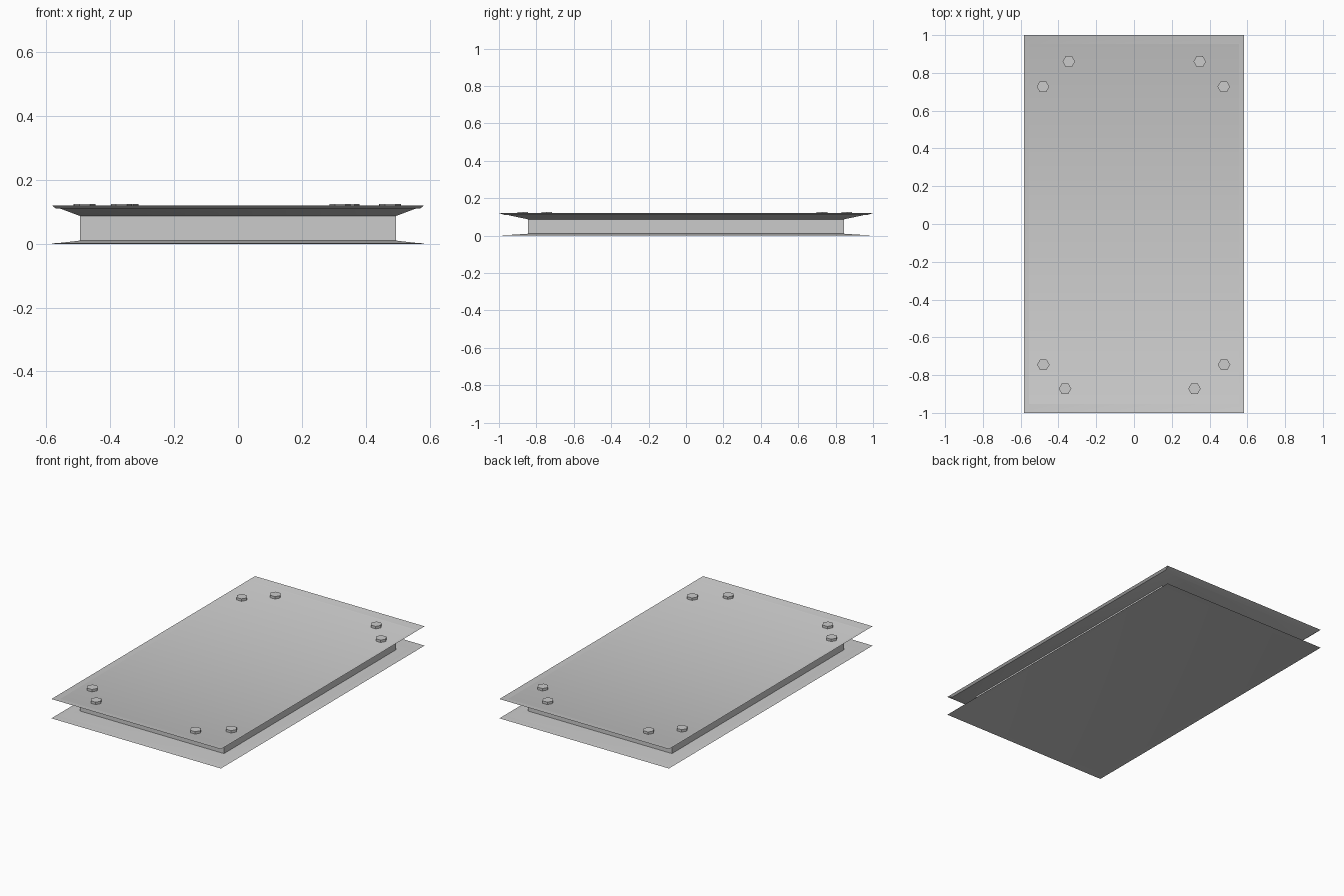
import bpy, bmesh
from math import radians

if "Cube" in bpy.data.objects:
    bpy.data.objects.remove(bpy.data.objects["Cube"])


def make_object(name, bm, smooth=False):
    bmesh.ops.recalc_face_normals(bm, faces=bm.faces)
    mesh = bpy.data.meshes.new(name)
    bm.to_mesh(mesh)
    bm.free()
    obj = bpy.data.objects.new(name, mesh)
    bpy.context.collection.objects.link(obj)
    if smooth:
        bpy.ops.object.select_all(action='DESELECT')
        obj.select_set(True)
        bpy.context.view_layer.objects.active = obj
        bpy.ops.object.shade_smooth_by_angle(angle=radians(30))
    return obj


def loft_rectangles(name, rings, smooth=False):
    """Stack of rectangles (half x, half y, z) skinned and capped."""
    bm = bmesh.new()
    loops = [[bm.verts.new((sx * hx, sy * hy, z))
              for sx, sy in ((-1, -1), (1, -1), (1, 1), (-1, 1))]
             for hx, hy, z in rings]
    for a, b in zip(loops, loops[1:]):
        for i in range(4):
            j = (i + 1) % 4
            bm.faces.new((a[i], a[j], b[j], b[i]))
    bm.faces.new(loops[0])
    bm.faces.new(loops[-1])
    return make_object(name, bm, smooth)


CORE = (0.495, 0.845)
RIM = (0.583, 1.0)
PANEL = (0.570, 0.970)

# Central slab
loft_rectangles("core_slab", [(*CORE, 0.008), (*CORE, 0.09)])

# Flared top plate with a shallow turned-up lip
loft_rectangles("top_plate",
                [(*CORE, 0.087), (*RIM, 0.12), (*PANEL, 0.110)], True)

# Flatter mirrored bottom plate
loft_rectangles("bottom_plate",
                [(*CORE, 0.010), (*RIM, 0.0), (*PANEL, 0.003)], True)

# Hexagonal bolt heads, two at each corner
bolts = [(-0.48, -0.745), (-0.365, -0.872), (0.32, -0.872), (0.477, -0.745),
         (-0.482, 0.727), (-0.345, 0.86), (0.348, 0.86), (0.475, 0.727)]
for n, (x, y) in enumerate(bolts, 1):
    bm = bmesh.new()
    bmesh.ops.create_cone(bm, cap_ends=True, segments=6, radius1=0.033,
                          radius2=0.033, depth=0.018)
    # turn so that the corners point along x
    left = max(abs(v.co.x) for v in bm.verts)
    if left < 0.032:
        for v in bm.verts:
            v.co.x, v.co.y = v.co.y, v.co.x
    bolt = make_object(f"bolt_head_{n}", bm)
    bolt.location = (x, y, 0.116)
